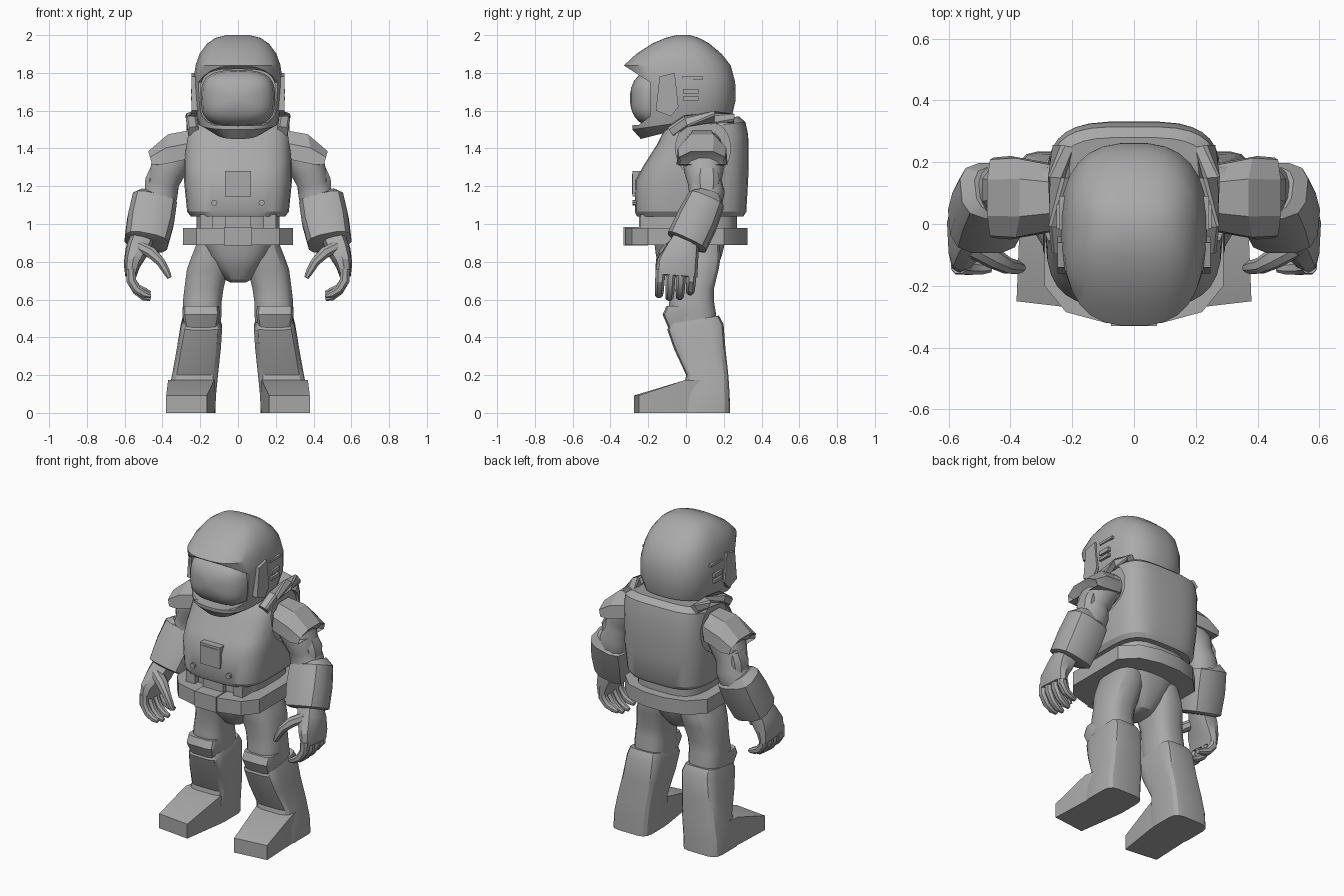
import bpy, bmesh, math
from mathutils import Vector

suit = bpy.data.materials.new("suit grey")
suit.diffuse_color = (0.4, 0.4, 0.4, 1)


def oval(n, sides, turn=0.0):
    """Unit superellipse; a higher n is squarer."""
    out = []
    for i in range(sides):
        a = 2 * math.pi * (i + turn) / sides
        c, s = math.cos(a), math.sin(a)
        out.append((math.copysign(abs(c) ** (2 / n), c), math.copysign(abs(s) ** (2 / n), s)))
    return out


def loft(name, rings, angle=30):
    """Closed skin through rings of equal point count."""
    bm = bmesh.new()
    loops = [[bm.verts.new(p) for p in r] for r in rings]
    k = len(loops[0])
    for a, b in zip(loops, loops[1:]):
        for i in range(k):
            bm.faces.new((a[i], a[(i + 1) % k], b[(i + 1) % k], b[i]))
    bm.faces.new(loops[0])
    bm.faces.new(loops[-1])
    bmesh.ops.recalc_face_normals(bm, faces=bm.faces)
    me = bpy.data.meshes.new(name)
    bm.to_mesh(me)
    bm.free()
    me.materials.append(suit)
    ob = bpy.data.objects.new(name, me)
    bpy.context.collection.objects.link(ob)
    finish(ob, angle)
    return ob


def finish(ob, angle=30):
    bpy.ops.object.select_all(action='DESELECT')
    bpy.context.view_layer.objects.active = ob
    ob.select_set(True)
    bpy.ops.object.shade_smooth_by_angle(angle=math.radians(angle))


def apply(ob, kind, **props):
    m = ob.modifiers.new(kind, kind)
    for key, v in props.items():
        setattr(m, key, v)
    finish(ob)
    bpy.ops.object.modifier_apply(modifier=m.name)
    finish(ob)


def both(ob):
    apply(ob, 'MIRROR')


def cut(ob, cutter):
    apply(ob, 'BOOLEAN', object=cutter, operation='DIFFERENCE', solver='EXACT')
    bpy.data.objects.remove(cutter)


def stack(name, rows, n=3, sides=24, turn=0.5):
    """Rows: z front, z back, x min, x max, y front, y back."""
    rings = []
    for zf, zb, x0, x1, y0, y1 in rows:
        rings.append([((x0 + x1) / 2 + u * (x1 - x0) / 2, (y0 + y1) / 2 + v * (y1 - y0) / 2,
                       zf + (zb - zf) * (v + 1) / 2) for u, v in oval(n, sides, turn)])
    return loft(name, rings)


def tube(name, pts, n=2, sides=10):
    """Limb through (x, y, z, radius u, radius v)."""
    rings = []
    c = [Vector(p[:3]) for p in pts]
    for i, p in enumerate(pts):
        t = (c[min(i + 1, len(c) - 1)] - c[max(i - 1, 0)]).normalized()
        v = Vector((0, 1, 0))
        v = (v - t * v.dot(t)).normalized()
        u = v.cross(t)
        rings.append([c[i] + u * (a * p[3]) + v * (b * p[4]) for a, b in oval(n, sides, 0.5)])
    return loft(name, rings)


def prism_x(name, prof, x0, x1):
    return loft(name, [[(x, y, z) for y, z in prof] for x in (x0, x1)])


def box(name, x0, x1, y0, y1, z0, z1):
    return prism_x(name, [(y0, z0), (y1, z0), (y1, z1), (y0, z1)], x0, x1)


# Helmet with brim, face opening and chin guard
helmet = stack("helmet", [(zf, zb, -h, h, a, b) for zf, zb, h, a, b in [
    (1.45, 1.56, .13, -.24, .20), (1.50, 1.575, .21, -.285, .245), (1.60, 1.65, .235, -.29, .263),
    (1.75, 1.75, .238, -.30, .262), (1.84, 1.84, .226, -.33, .238), (1.90, 1.90, .205, -.265, .19),
    (1.955, 1.955, .165, -.18, .125), (1.985, 1.985, .12, -.11, .07), (2.0, 2.0, .06, -.05, .02)]],
    n=2.6, sides=28)
cut(helmet, prism_x("face_cutter", [(-.5, 1.949), (-.19, 1.75), (-.19, 1.57), (-.25, 1.525),
                                    (-.5, 1.525)], -.4, .4))
cut(helmet, loft("visor_cutter", [[(.2 * u, y, 1.67 + .15 * v) for u, v in oval(3.5, 28)]
                                  for y in (-.6, -.09)]))
loft("visor", [[(.197 * s * u, y, 1.665 + .15 * s * v) for u, v in oval(3, 28)]
               for y, s in [(-.06, 1), (-.15, 1), (-.21, .95), (-.25, .82), (-.275, .62),
                            (-.29, .38), (-.297, .12)]])
both(prism_x("ear_plate", [(-.16, 1.60), (-.14, 1.78), (-.06, 1.80), (-.04, 1.62), (-.08, 1.57)], .20, .247))
both(box("vent_upper", .21, .25, -.015, .065, 1.69, 1.715))
both(box("vent_lower", .21, .25, -.015, .065, 1.655, 1.675))
both(box("side_ridge", .20, .242, -.02, .09, 1.765, 1.78))

# Torso shell with arm openings
torso = stack("torso", [(zf, zb, -h, h, a, b) for zf, zb, h, a, b in [
    (1.04, 1.04, .25, -.26, .305), (1.065, 1.065, .27, -.272, .32), (1.23, 1.23, .287, -.268, .33),
    (1.31, 1.33, .287, -.225, .332), (1.42, 1.47, .283, -.155, .33), (1.49, 1.54, .275, -.12, .315),
    (1.52, 1.57, .25, -.09, .28)]], n=3.6, sides=32)
for s in (-1, 1):
    cut(torso, loft("arm_hole_cutter", [[(s * x, .09 + .145 * u, 1.40 + .15 * v)
                                        for u, v in oval(2.2, 24)] for x in (.25, .4)]))
both(tube("collar_strap", [(.235, -.08, 1.49, .03, .03), (.245, 0, 1.545, .03, .03),
                           (.245, .15, 1.565, .03, .03), (.23, .25, 1.55, .03, .03)], n=4, sides=8))

# Chest details
box("chest_panel", -.07, .07, -.283, -.2, 1.145, 1.28)
box("chest_screen", -.055, .055, -.287, -.2, 1.16, 1.265)
both(loft("chest_button", [[(.125 + .016 * u, y, 1.113 + .016 * v) for u, v in oval(2, 10)]
                           for y in (-.2, -.282)]))

# Waist and belt
stack("waist", [(z, z, -.22, .22, -.22, .27) for z in (.96, 1.06)], n=3.5)
box("waist_clip", -.07, .07, -.25, -.1, .975, 1.04)
both(box("waist_tab", .135, .20, -.24, -.1, .975, 1.05))
half = [(.09, -.32), (.22, -.285), (.29, -.20), (.29, .20), (.2, .29), (.07, .325)]
outline = half + [(-x, y) for x, y in reversed(half)]
loft("belt", [[(x, y, z) for x, y in outline] for z in (.89, .98)])
box("buckle", -.075, .075, -.33, -.2, .887, .985)

# Hips
stack("hips", [(z, z, -h, h, a, b) for z, h, a, b in [
    (.69, .04, -.05, .08), (.705, .07, -.09, .12), (.76, .115, -.13, .16),
    (.83, .17, -.16, .19), (.91, .215, -.17, .21)]], n=2.6)

# Legs
both(stack("thigh", [(z, z, a, b, c, d) for z, a, b, c, d in [
    (.42, .095, .29, -.07, .16), (.53, .085, .295, -.095, .16), (.59, .085, .293, -.09, .15),
    (.66, .075, .285, -.085, .15), (.76, .05, .272, -.10, .175), (.82, .04, .25, -.11, .185),
    (.92, .03, .21, -.11, .18)]], n=2.8, sides=16))
both(stack("knee_pad", [(z, z, a, b, c, d) for z, a, b, c, d in [
    (.44, .11, .28, -.09, .04), (.52, .095, .295, -.125, .05), (.565, .10, .293, -.105, .05)]],
    n=5, sides=12))
both(stack("boot_shaft", [(zf, zb, a, b, c, d) for zf, zb, a, b, c, d in [
    (0, 0, .12, .375, -.03, .235), (.10, .10, .115, .37, -.02, .232), (.20, .20, .105, .35, 0, .225),
    (.34, .34, .09, .325, -.065, .21), (.44, .47, .083, .305, -.10, .20),
    (.47, .515, .095, .295, -.09, .175)]], n=5, sides=16))
both(loft("boot_foot", [[(a, y + k, 0), (b, y, 0), (b, y, z), (a, y + k, z)] for a, b, y, k, z in [
    (.165, .38, -.25, -.025, .092), (.125, .37, 0, 0, .175), (.12, .35, .1, 0, .175)]]))

# Shoulder caps
arch = [(-1, -1), (-.95, -.45), (-.45, 0), (.45, 0), (.95, -.45), (1, -1)]
both(loft("shoulder_cap", [[(x - k * v, .085 + w * u, zt + h * v) for u, v in arch]
                           for x, zt, h, w, k in [(.26, 1.495, .15, .11, 0), (.37, 1.475, .16, .135, .03),
                                                  (.475, 1.385, .07, .13, -.02), (.45, 1.36, .05, .12, -.03)]]))

# Arms
both(tube("upper_arm", [(.24, .09, 1.41, .09, .10), (.32, .09, 1.38, .10, .11), (.375, .095, 1.28, .095, .105),
                        (.395, .10, 1.22, .085, .09), (.405, .11, 1.17, .09, .095),
                        (.43, .10, 1.10, .10, .09)], n=2.3, sides=14))
both(tube("elbow_pad", [(.42, .11, 1.28, .05, .06), (.44, .11, 1.23, .055, .07),
                        (.445, .11, 1.17, .05, .06)], n=3, sides=8))
both(tube("gauntlet", [(.435, .112, 1.14, .09, .075), (.443, .108, 1.125, .122, .10),
                       (.462, .06, 1.02, .127, .112), (.485, .005, .905, .118, .112),
                       (.487, 0, .895, .09, .085)], n=3, sides=12))

# Hands with curled fingers
both(tube("palm", [(.51, 0, .92, .065, .07), (.535, -.02, .86, .062, .09), (.56, -.045, .79, .045, .11),
                   (.568, -.05, .725, .03, .11)], n=3, sides=10))
for i, (y, d) in enumerate([(-.135, .015), (-.08, 0), (-.025, .005), (.03, .03)]):
    both(tube("finger_%d" % (i + 1), [(.567, y, .76, .027, .027), (.565, y - .003, .70, .027, .027),
                                      (.535, y - .006, .645 + d / 2, .024, .025),
                                      (.495, y - .008, .613 + d, .021, .022),
                                      (.463, y - .008, .603 + d, .012, .014)], n=2.3, sides=8))
both(tube("thumb", [(.52, -.07, .88, .03, .04), (.455, -.11, .845, .032, .035), (.41, -.135, .80, .025, .027),
                    (.38, -.14, .75, .021, .023), (.362, -.142, .715, .013, .014)], n=2.3, sides=8))
